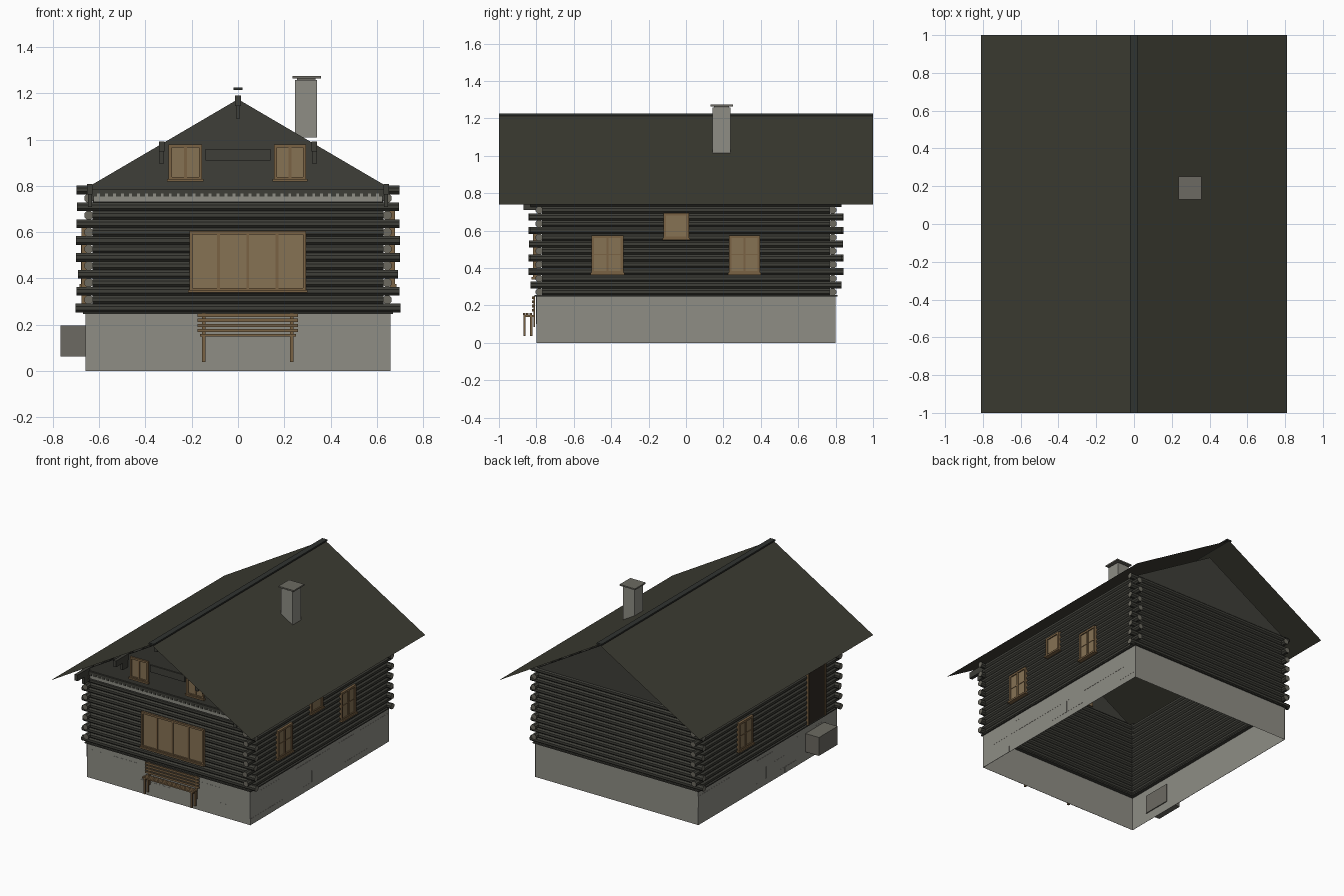
import bpy, bmesh, math, random
from mathutils import Matrix, Vector

random.seed(4)
if "Cube" in bpy.data.objects:
    bpy.data.objects.remove(bpy.data.objects["Cube"])


def material(name, rgb):
    linear = [((c / 255 + 0.055) / 1.055) ** 2.4 for c in rgb]
    m = bpy.data.materials.new(name)
    m.use_nodes = True
    m.diffuse_color = (*linear, 1)
    m.node_tree.nodes["Principled BSDF"].inputs["Base Color"].default_value = (*linear, 1)
    return m


ROOF = material("roof_dark", (60, 59, 50))
LOG = material("log_dark", (62, 62, 56))
LOG_END = material("log_end_grey", (108, 106, 96))
STONE = material("stone_light", (142, 141, 133))
STONE_DARK = material("stone_dark", (108, 106, 98))
WOOD = material("wood_brown", (122, 98, 68))
GLASS = material("window_tan", (134, 114, 84))
DOOR = material("door_dark", (48, 42, 36))
RIDGE = material("ridge_dark", (48, 51, 48))


class Part:
    """Collects simple solids into one named object."""

    def __init__(self, name, *mats):
        self.name, self.mats, self.bm = name, mats, bmesh.new()

    def box(self, x, y, z, mat=0):
        size = Matrix.Diagonal((x[1] - x[0], y[1] - y[0], z[1] - z[0], 1))
        mid = Vector((sum(x), sum(y), sum(z))) / 2
        made = bmesh.ops.create_cube(self.bm, size=1, matrix=Matrix.Translation(mid) @ size)
        for f in {f for v in made["verts"] for f in v.link_faces}:
            f.material_index = mat

    def log(self, centre, half, along_x, radius=0.0205):
        turn = Matrix.Rotation(math.pi / 2, 4, "Y" if along_x else "X")
        made = bmesh.ops.create_cone(
            self.bm, cap_ends=True, segments=8, radius1=radius, radius2=radius, depth=2 * half,
            matrix=Matrix.Translation(centre) @ turn @ Matrix.Rotation(math.pi / 8, 4, "Z"))
        for f in {f for v in made["verts"] for f in v.link_faces}:
            f.material_index = 1 if len(f.verts) > 4 else 0

    def face(self, points, mat=0):
        f = self.bm.faces.new([self.bm.verts.new(p) for p in points])
        f.material_index = mat

    def done(self):
        mesh = bpy.data.meshes.new(self.name)
        self.bm.to_mesh(mesh)
        self.bm.free()
        for m in self.mats:
            mesh.materials.append(m)
        obj = bpy.data.objects.new(self.name, mesh)
        bpy.context.collection.objects.link(obj)
        return obj


def on_wall(part, side, u, d, z, mat=0):
    """Box on a wall: u runs along it, d is the distance outward."""
    if side == "front":
        part.box(u, (-d[1], -d[0]), z, mat)
    elif side == "left":
        part.box(d, u, z, mat)
    else:
        part.box((-d[1], -d[0]), u, z, mat)


# Open stone base
base = Part("stone_base", STONE)
bx, by, top = 0.657, 0.798, 0.25
ring = [(-bx, -by), (bx, -by), (bx, by), (-bx, by)]
for a, b in zip(ring, ring[1:] + ring[:1]):
    base.face([(*a, 0), (*b, 0), (*b, top), (*a, top)])
base.done()

# Stone courses as thin facing blocks
blocks = Part("stone_blocks", STONE)
for side, half, depth, courses in (("front", 0.658, by, (0, 0.1, 0.21, 0.25)),
                                   ("left", 0.8, bx, (0, 0.045, 0.13, 0.21, 0.25)),
                                   ("right", 0.8, bx, (0, 0.045, 0.13, 0.21, 0.25))):
    for lo, hi in zip(courses, courses[1:]):
        u = -half
        while u < half:
            end = u + random.uniform(0.1, 0.3)
            if half - end < 0.08:
                end = half
            on_wall(blocks, side, (u, end), (depth, depth + random.uniform(0.001, 0.003)), (lo, hi))
            u = end
blocks.done()

# Thin sill between the base and the logs
sill = Part("base_sill", LOG)
for s in (-1, 1):
    sill.box((-0.67, 0.67), sorted((s * 0.77, s * 0.81)), (0.247, 0.256))
    sill.box(sorted((s * 0.63, s * 0.67)), (-0.81, 0.81), (0.247, 0.256))
sill.done()

# Log walls: alternate rows cross at the corners
walls = {n: Part(n + "_log_wall", LOG, LOG_END) for n in ("front", "back", "left", "right")}
wx, wy, pitch = 0.645, 0.785, 0.0365
for k in range(15):
    z = 0.272 + pitch * k
    long_x = k % 2 == 0
    for name, s in (("front", -1), ("back", 1)):
        half = random.uniform(0.69, 0.702) if long_x else 0.63
        walls[name].log((0, s * wy, z), half, True)
    for name, s in (("right", -1), ("left", 1)):
        half = 0.77 if long_x else random.uniform(0.83, 0.843)
        walls[name].log((s * wx, 0, z), half, False)
for w in walls.values():
    w.done()

# Flat gables
for name, y in (("front_gable", -0.8), ("back_gable", 0.79)):
    gable = Part(name, LOG)
    for dy in (-0.006, 0.006):
        gable.face([(-0.64, y + dy, 0.775), (0.64, y + dy, 0.775), (0.64, y + dy, 0.8),
                    (0, y + dy, 1.175), (-0.64, y + dy, 0.8)])
    gable.done()

# Pale beam and toothed board ends under the front gable
beam = Part("gable_beam", STONE)
on_wall(beam, "front", (-0.625, 0.625), (0.79, 0.812), (0.73, 0.768))
beam.done()
teeth = Part("gable_board_ends", LOG)
on_wall(teeth, "front", (-0.63, 0.63), (0.79, 0.818), (0.768, 0.785))
for i in range(37):
    u = -0.62 + i * 1.24 / 36
    on_wall(teeth, "front", (u - 0.011, u + 0.011), (0.8, 0.818), (0.755, 0.77))
on_wall(teeth, "front", (-0.14, 0.14), (0.8, 0.815), (0.91, 0.96))
teeth.done()

# Stepped purlin ends carrying the front overhang
purlins = Part("purlins", LOG)
for x, z in ((0, 1.19), (0.33, 0.993), (-0.33, 0.993), (0.64, 0.808), (-0.64, 0.808)):
    purlins.box((x - 0.012, x + 0.012), (-0.95, -0.76), (z - 0.045, z))
    purlins.box((x - 0.009, x + 0.009), (-0.87, -0.76), (z - 0.098, z - 0.045))
purlins.done()

# Thin roof planes and ridge cap
roof = Part("roof", ROOF)
for s in (-1, 1):
    roof.face([(0, -1, 1.216), (s * 0.81, -1, 0.74), (s * 0.81, 1, 0.74), (0, 1, 1.216)][::s])
roof.done()
cap = Part("ridge_cap", RIDGE)
cap.box((-0.02, 0.02), (-1, 1), (1.214, 1.225))
cap.done()

# Chimney
chimney = Part("chimney", STONE, STONE_DARK)
chimney.box((0.247, 0.342), (0.142, 0.238), (1.01, 1.258))
chimney.box((0.235, 0.358), (0.13, 0.252), (1.265, 1.275), 1)
chimney.box((0.255, 0.334), (0.15, 0.23), (1.258, 1.265), 1)
chimney.done()


def window(name, side, u, z, panes, bars=0):
    d = 0.806 if side == "front" else 0.666
    w = Part(name, WOOD, GLASS)
    t = 0.014
    on_wall(w, side, (u[0] + t, u[1] - t), (d - 0.02, d + 0.004), z, 1)
    for a in (u[0], u[1] - t):
        on_wall(w, side, (a, a + t), (d - 0.02, d + 0.012), z)
    for a in (z[0], z[1] - t):
        on_wall(w, side, u, (d - 0.02, d + 0.012), (a, a + t))
    for i in range(1, panes):
        m = u[0] + (u[1] - u[0]) * i / panes
        on_wall(w, side, (m - 0.006, m + 0.006), (d, d + 0.01), z)
    for i in range(1, bars + 1):
        m = z[0] + (z[1] - z[0]) * i / (bars + 1)
        on_wall(w, side, u, (d, d + 0.007), (m - 0.003, m + 0.003))
    on_wall(w, side, (u[0] - 0.006, u[1] + 0.006), (d - 0.01, d + 0.02), (z[0] - 0.006, z[0] + 0.006))
    w.done()


window("front_window", "front", (-0.21, 0.295), (0.345, 0.605), 4)
window("gable_window_right", "front", (-0.3, -0.155), (0.825, 0.98), 2)
window("gable_window_left", "front", (0.155, 0.295), (0.825, 0.98), 2)
window("left_window_front", "left", (-0.505, -0.335), (0.37, 0.575), 2, 1)
window("left_window_middle", "left", (-0.12, 0.015), (0.555, 0.695), 1)
window("left_window_back", "left", (0.23, 0.395), (0.37, 0.575), 2, 1)
window("right_window", "right", (0.19, 0.355), (0.37, 0.575), 2, 1)

# Side door with its stone step
door = Part("side_door", DOOR, WOOD)
on_wall(door, "right", (-0.64, -0.455), (0.65, 0.671), (0.256, 0.63))
for u in ((-0.65, -0.64), (-0.455, -0.445)):
    on_wall(door, "right", u, (0.65, 0.677), (0.256, 0.635), 1)
on_wall(door, "right", (-0.65, -0.445), (0.65, 0.677), (0.63, 0.64), 1)
door.done()
step = Part("door_step", STONE_DARK)
on_wall(step, "right", (-0.65, -0.435), (0.65, 0.768), (0.063, 0.197))
step.done()

# Slatted bench in front
bench = Part("bench", WOOD)
for x in (-0.148, 0.232):
    for y in (-0.864, -0.828):
        bench.box((x - 0.007, x + 0.007), (y - 0.006, y + 0.006), (0.038, 0.15))
    bench.box((x - 0.006, x + 0.006), (-0.868, -0.815), (0.137, 0.15))
    bench.box((x - 0.007, x + 0.007), (-0.816, -0.808), (0.085, 0.25))
for y in (-0.865, -0.848, -0.831):
    bench.box((-0.165, 0.25), (y - 0.007, y + 0.007), (0.15, 0.16))
for z in (0.175, 0.197, 0.219, 0.241):
    bench.box((-0.175, 0.26), (-0.823, -0.815), (z - 0.007, z + 0.007))
bench.done()
